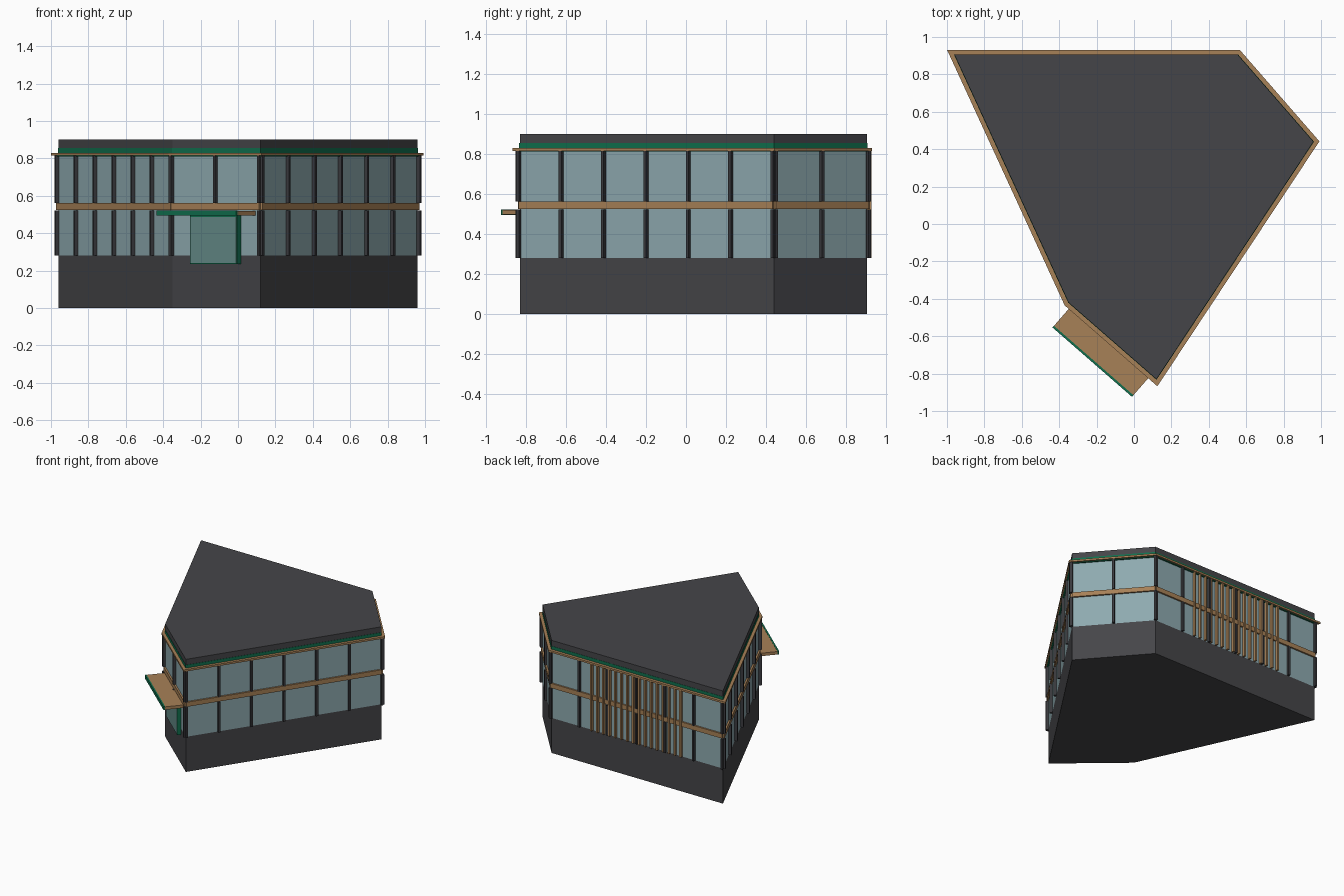
import bpy
import bmesh
from mathutils import Vector

if "Cube" in bpy.data.objects:
    bpy.data.objects.remove(bpy.data.objects["Cube"], do_unlink=True)


def material(name, r, g, b):
    m = bpy.data.materials.new(name)
    m.use_nodes = True
    m.diffuse_color = (r, g, b, 1)
    bsdf = next(n for n in m.node_tree.nodes if n.type == 'BSDF_PRINCIPLED')
    bsdf.inputs["Base Color"].default_value = (r, g, b, 1)
    bsdf.inputs["Roughness"].default_value = 0.7
    return m


charcoal = material("charcoal", 0.06, 0.06, 0.066)
frame_dark = material("dark_frame", 0.042, 0.042, 0.048)
glass = material("pale_glass", 0.27, 0.4, 0.43)
door_glass = material("teal_glass", 0.13, 0.26, 0.25)
wood = material("wood", 0.39, 0.22, 0.095)
green = material("green", 0.005, 0.16, 0.075)

# Footprint corners, anticlockwise; each wall runs to the next corner
corners = [Vector(p) for p in
           [(-0.96, 0.905), (-0.35, -0.42), (0.12, -0.83), (0.96, 0.44), (0.555, 0.905)]]
count = len(corners)
LEFT, FRONT, RIGHT, BACK_RIGHT, BACK = range(count)


def wall_axes(i):
    along = corners[(i + 1) % count] - corners[i]
    length = along.length
    along = along / length
    return corners[i], along, Vector((along.y, -along.x)), length


def offset_outline(dist):
    points = []
    for i in range(count):
        miter = wall_axes(i - 1 if i else count - 1)[2] + wall_axes(i)[2]
        points.append(corners[i] + miter * (2 * dist / miter.length_squared))
    return points


def extrude_outline(bm, outline, z0, z1):
    low = [bm.verts.new((p.x, p.y, z0)) for p in outline]
    high = [bm.verts.new((p.x, p.y, z1)) for p in outline]
    bm.faces.new(list(reversed(low)))
    bm.faces.new(high)
    n = len(outline)
    for i in range(n):
        j = (i + 1) % n
        bm.faces.new((low[i], low[j], high[j], high[i]))


def finish(name, bm, mat):
    bmesh.ops.recalc_face_normals(bm, faces=bm.faces)
    mesh = bpy.data.meshes.new(name)
    bm.to_mesh(mesh)
    bm.free()
    mesh.materials.append(mat)
    bpy.context.collection.objects.link(bpy.data.objects.new(name, mesh))


def slab(name, dist, z0, z1, mat):
    bm = bmesh.new()
    extrude_outline(bm, offset_outline(dist), z0, z1)
    finish(name, bm, mat)


def wall_boxes(name, boxes, mat):
    """Boxes given as wall, start, end, inner depth, outer depth, bottom, top."""
    bm = bmesh.new()
    for wall, s0, s1, d0, d1, z0, z1 in boxes:
        origin, along, out, _ = wall_axes(wall)
        outline = [origin + along * s + out * d
                   for s, d in ((s0, d0), (s0, d1), (s1, d1), (s1, d0))]
        extrude_outline(bm, outline, z0, z1)
    finish(name, bm, mat)


# Stacked body of the building
slab("base_wall", 0, 0, 0.28, charcoal)
slab("glazing", 0, 0.28, 0.815, glass)
slab("ledge_soffit", 0.012, 0.811, 0.816, green)
slab("roof_ledge", 0.025, 0.815, 0.83, wood)
slab("green_trim", 0.002, 0.83, 0.855, green)
slab("roof_parapet", 0, 0.855, 0.9, charcoal)

# Window columns on both storeys
bays = {LEFT: 6, FRONT: 2, RIGHT: 6, BACK_RIGHT: 2, BACK: 6}
half = 0.008
for storey, z0, z1 in (("lower", 0.28, 0.522), ("upper", 0.562, 0.815)):
    columns = []
    for wall, n in bays.items():
        length = wall_axes(wall)[3]
        for k in range(n + 1):
            s = length * k / n
            columns.append((wall, s - half, s + half, -0.005, 0.02, z0, z1))
    wall_boxes(storey + "_columns", columns, frame_dark)

# Wooden band between the storeys
wall_boxes("floor_band",
           [(w, 0, wall_axes(w)[3], -0.005, 0.013, 0.525, 0.562) for w in bays], wood)

# Vertical wooden slats on the back wall
back_length = wall_axes(BACK)[3]
slats = []
for k in range(16):
    s = back_length * (0.24 + 0.52 * k / 15)
    slats.append((BACK, s - 0.007, s + 0.007, -0.005, 0.022, 0.28, 0.815))
wall_boxes("back_slats", slats, wood)

# Entrance door and canopy
wall_boxes("door_frame", [(FRONT, 0.15, 0.485, 0, 0.03, 0.235, 0.495)], green)
wall_boxes("door_panel", [(FRONT, 0.156, 0.479, 0.03, 0.032, 0.24, 0.488)], door_glass)
wall_boxes("canopy", [(FRONT, 0.023, 0.587, 0, 0.145, 0.496, 0.52)], wood)
wall_boxes("canopy_fascia", [(FRONT, 0.023, 0.587, 0.145, 0.157, 0.494, 0.522)], green)
